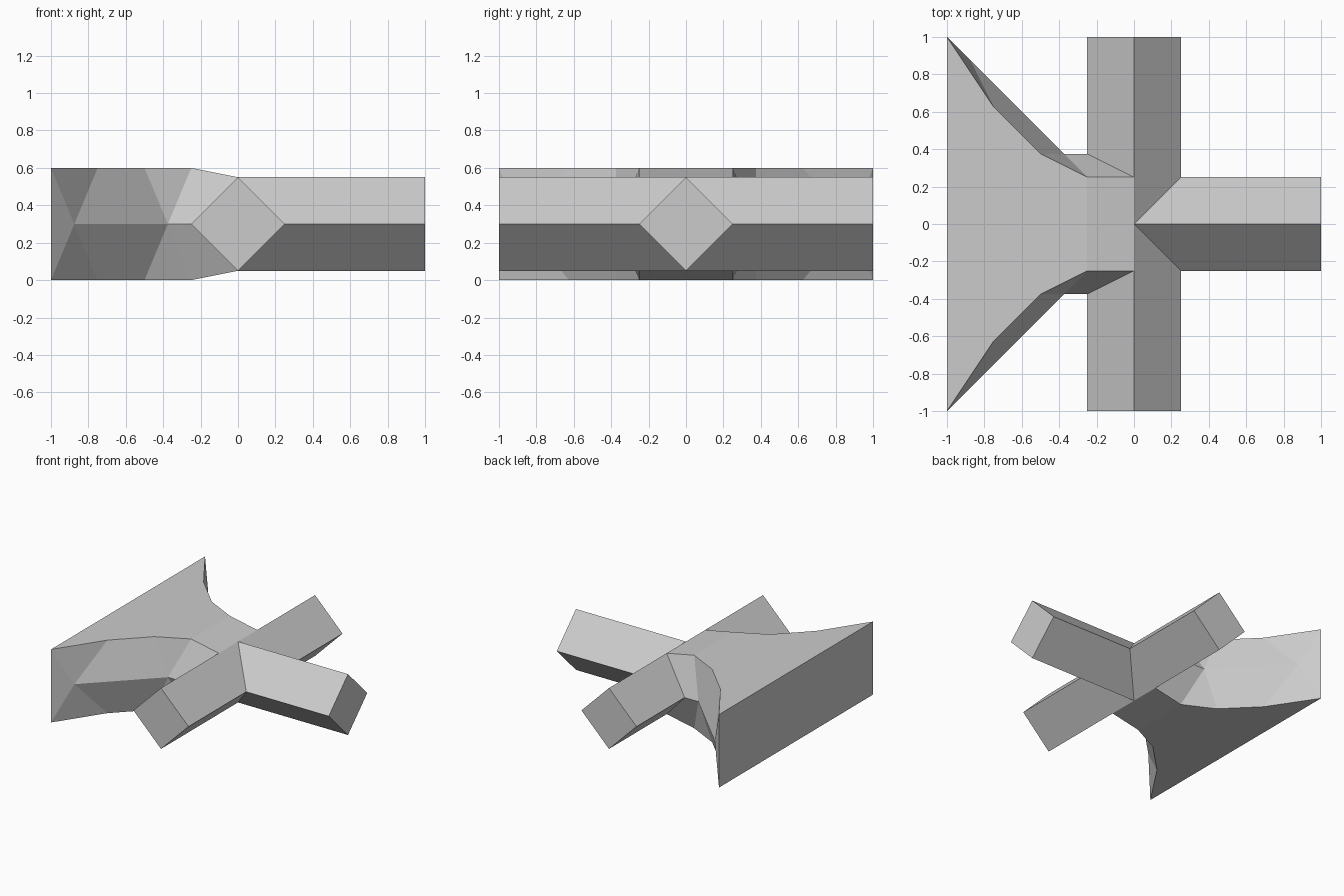
import bpy, bmesh
from mathutils import Vector

if "Cube" in bpy.data.objects:
    bpy.data.objects.remove(bpy.data.objects["Cube"])

R = 0.25      # beam half-diagonal
H = 0.3       # half height of the flared wing


def quarter_part(name, faces, inside):
    """Build the +y, +z quarter, face it away from an inner point, mirror it in y and z."""
    bm = bmesh.new()
    cache = {}

    def vert(p):
        if p not in cache:
            cache[p] = bm.verts.new(p)
        return cache[p]

    for pts in faces:
        f = bm.faces.new([vert(p) for p in pts])
        f.normal_update()
        if f.normal.dot(f.calc_center_median() - Vector(inside)) < 0:
            f.normal_flip()
    me = bpy.data.meshes.new(name)
    bm.to_mesh(me)
    bm.free()
    ob = bpy.data.objects.new(name, me)
    bpy.context.collection.objects.link(ob)
    ob.location.z = H
    m = ob.modifiers.new("mirror", 'MIRROR')
    m.use_axis = (False, True, True)
    m.merge_threshold = 0.0005
    return ob


# Junction points shared by the parts
crown, crown_side = (0, 0, R), (0, R, R)
crotch = (R, R, 0)
wing_root = (-R, 0.375, 0)
end_top, end_r, end_l = (0, 1, R), (R, 1, 0), (-R, 1, 0)

# Diamond beam running front to back, open where the others join
quarter_part("cross_beam", [
    [crown, crotch, end_r, end_top, crown_side],
    [crown_side, end_top, end_l, wing_root],
    [end_top, end_r, (0, 1, 0), end_l],
], (0, 0.6, 0))

# Diamond branch toward +x, mitred into the beam
quarter_part("side_branch", [
    [crown, (1, 0, R), (1, R, 0), crotch],
    [(1, 0, R), (1, R, 0), (1, 0, 0)],
], (0.6, 0, 0))

# Flared wing toward -x: upper rim curve and waist points
rim = [(-1, 1, H), (-0.75, 0.625, H), (-0.5, 0.375, H), (-0.25, 0.25, H)]
tip, w1, w2 = (-1, 1, 0), (-0.875, 0.875, 0), (-0.375, 0.375, 0)
back_mid, slope_mid = (-1, 0, H), (-0.25, 0, H)
quarter_part("flared_wing", [
    [back_mid] + rim + [slope_mid],                 # flat top
    [slope_mid, rim[3], crown_side, crown],         # slope down to the beam
    [back_mid, rim[0], tip, (-1, 0, 0)],            # end wall
    [rim[0], tip, w1],                              # faceted side
    [rim[0], rim[1], w1],
    [rim[1], rim[2], w2, w1],
    [rim[2], rim[3], w2],
    [rim[3], crown_side, wing_root, w2],
], (-0.6, 0, 0))
